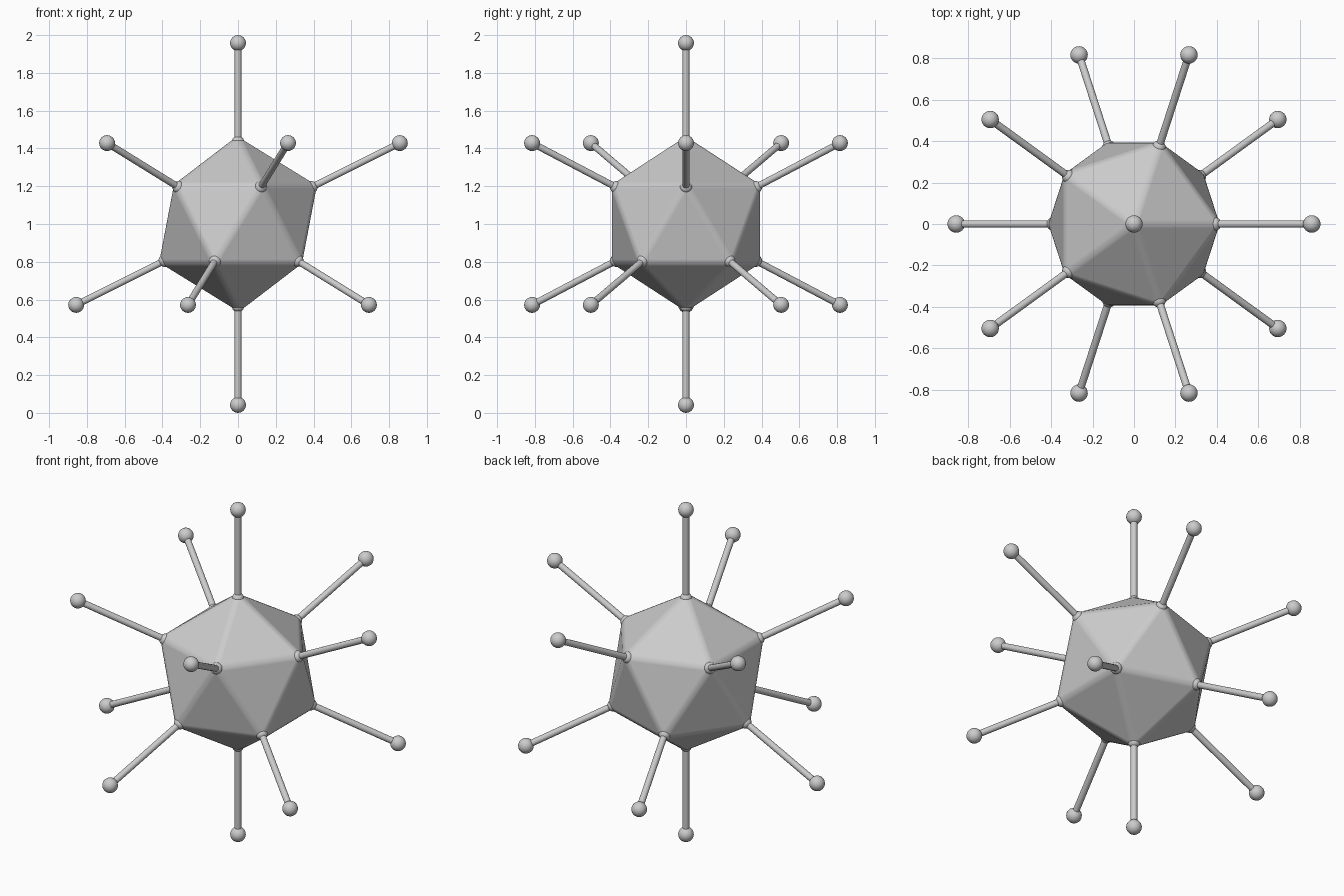
import bpy, bmesh, math
from mathutils import Vector

if "Cube" in bpy.data.objects:
    bpy.data.objects.remove(bpy.data.objects["Cube"])

CENTRE = Vector((0, 0, 1))
BODY_R, SPIKE_R, BALL_R = 0.468, 0.958, 0.042

# twelve icosahedron directions: two poles and two staggered rings
dirs = [Vector((0, 0, 1)), Vector((0, 0, -1))]
for i in range(5):
    for s, off in ((1, 0), (-1, 36)):
        a = math.radians(72 * i + off)
        dirs.append(Vector((2 * math.cos(a), 2 * math.sin(a), s)).normalized())


def smooth(obj, name):
    obj.name = name
    bpy.ops.object.select_all(action='DESELECT')
    obj.select_set(True)
    bpy.context.view_layer.objects.active = obj
    bpy.ops.object.shade_smooth_by_angle(angle=math.radians(40))


def ball(name, d, dist, r):
    bpy.ops.mesh.primitive_uv_sphere_add(segments=24, ring_count=12, radius=r,
                                         location=CENTRE + d * dist)
    smooth(bpy.context.object, name)


# faceted core with softened edges
bm = bmesh.new()
for d in dirs:
    bm.verts.new(d * BODY_R)
bmesh.ops.convex_hull(bm, input=bm.verts)
bmesh.ops.recalc_face_normals(bm, faces=bm.faces)
mesh = bpy.data.meshes.new("core")
bm.to_mesh(mesh)
bm.free()
core = bpy.data.objects.new("core", mesh)
core.location = CENTRE
bpy.context.collection.objects.link(core)
for p in mesh.polygons:
    p.use_smooth = True
bev = core.modifiers.new("soft_edges", 'BEVEL')
bev.width = 0.023
bev.segments = 3
bev.limit_method = 'NONE'
bev.harden_normals = True

# a joint, rod and end ball on every corner
for i, d in enumerate(dirs):
    ball(f"joint_{i}", d, 0.434, 0.033)
    start, end = 0.40, SPIKE_R
    bpy.ops.mesh.primitive_cylinder_add(
        vertices=20, radius=0.018, depth=end - start,
        location=CENTRE + d * (start + end) / 2,
        rotation=d.to_track_quat('Z', 'Y').to_euler())
    smooth(bpy.context.object, f"rod_{i}")
    ball(f"end_ball_{i}", d, SPIKE_R, BALL_R)
